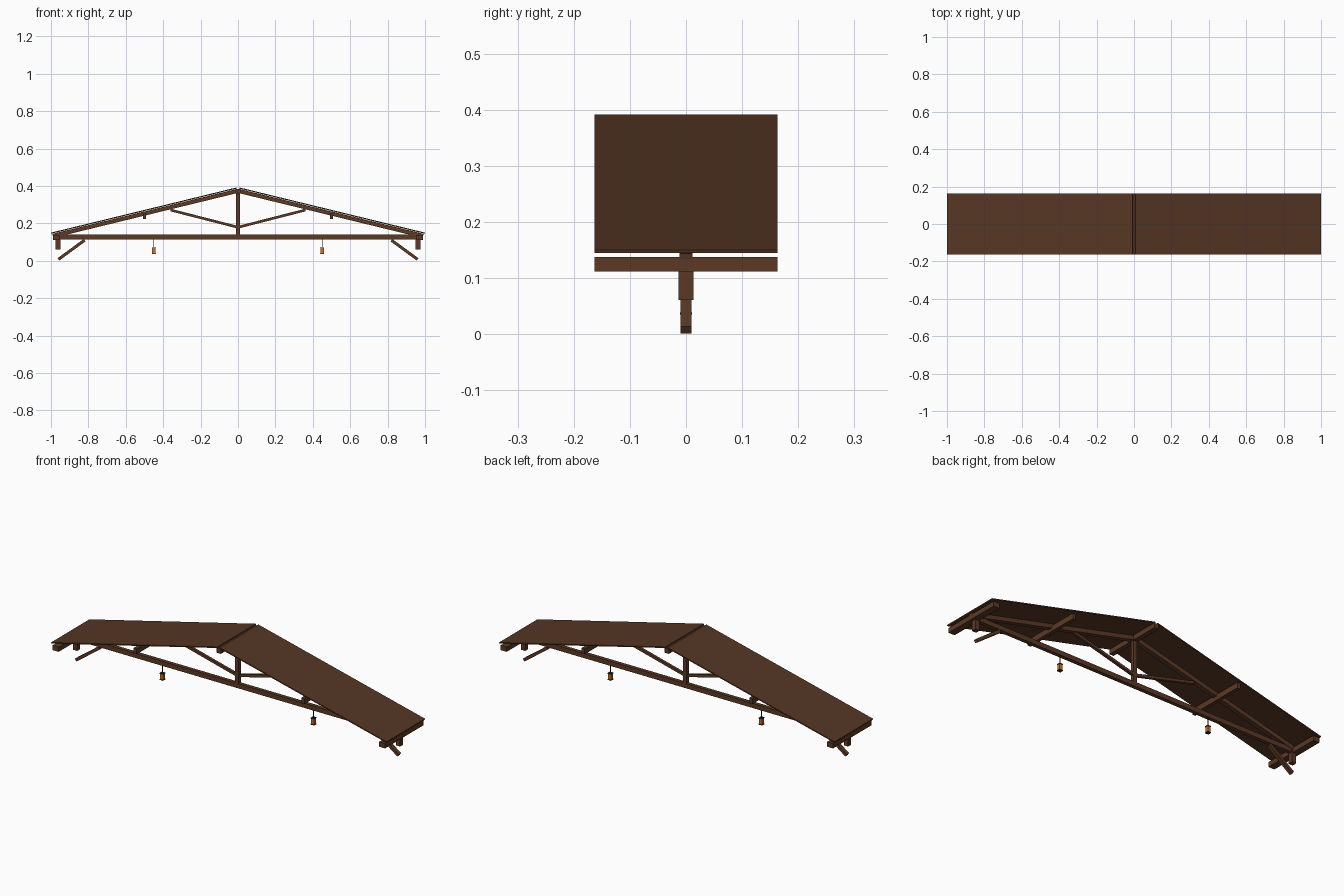
import bpy, math
from mathutils import Vector

if "Cube" in bpy.data.objects:
    bpy.data.objects.remove(bpy.data.objects["Cube"])


def material(name, rgb):
    m = bpy.data.materials.new(name)
    m.diffuse_color = (*rgb, 1)
    m.use_nodes = True
    m.node_tree.nodes["Principled BSDF"].inputs["Base Color"].default_value = m.diffuse_color
    return m


WOOD = material("brown timber", (0.105, 0.042, 0.019))
ROOF = material("roof boards", (0.090, 0.037, 0.017))
IRON = material("dark iron", (0.02, 0.014, 0.011))
GLOW = material("lantern amber", (0.62, 0.17, 0.02))


def box(name, loc, size, mat, tilt=0):
    bpy.ops.mesh.primitive_cube_add(size=1, location=loc, rotation=(0, tilt, 0))
    o = bpy.context.object
    o.name = name
    o.scale = size
    o.data.materials.append(mat)
    return o


def bar(name, a, b, width, thick, mat):
    """Square-cut timber between two (x, z) points, centred on y = 0."""
    a, b = Vector(a), Vector(b)
    d, mid = b - a, (a + b) / 2
    return box(name, (mid.x, 0, mid.y), (d.length, width, thick), mat, -math.atan2(d.y, d.x))


# Tie beam, king post and ridge beam
box("tie_beam", (0, 0, 0.127), (1.98, 0.02, 0.025), WOOD)
box("king_post", (0, 0, 0.25), (0.02, 0.02, 0.23), WOOD)
box("ridge_beam", (0, 0, 0.372), (0.025, 0.326, 0.025), WOOD)

for s, side in ((-1, "left"), (1, "right")):
    # Roof slab and the rafter beneath it
    bar(side + "_roof", (s * 0.007, 0.389), (s * 0.999, 0.1475), 0.326, 0.006, ROOF)
    bar(side + "_rafter", (0, 0.374), (s * 0.99, 0.133), 0.024, 0.022, WOOD)
    # Strut and knee brace
    bar(side + "_strut", (0, 0.179), (s * 0.36, 0.271), 0.014, 0.014, WOOD)
    bar(side + "_brace", (s * 0.82, 0.11), (s * 0.96, 0.0075), 0.02, 0.016, WOOD)
    # Purlin, wall plate and post stub
    box(side + "_purlin", (s * 0.5, 0, 0.237), (0.018, 0.326, 0.03), WOOD)
    box(side + "_wall_plate", (s * 0.972, 0, 0.125), (0.036, 0.326, 0.026), WOOD)
    box(side + "_post", (s * 0.962, 0, 0.098), (0.026, 0.026, 0.074), WOOD)
    # Hanging lantern
    x = s * 0.45
    box(side + "_lantern_cord", (x, 0, 0.095), (0.003, 0.003, 0.045), IRON)
    box(side + "_lantern_glass", (x, 0, 0.053), (0.017, 0.017, 0.032), GLOW)
    box(side + "_lantern_base", (x, 0, 0.037), (0.021, 0.021, 0.004), IRON)
    box(side + "_lantern_cap", (x, 0, 0.07), (0.021, 0.021, 0.004), IRON)
